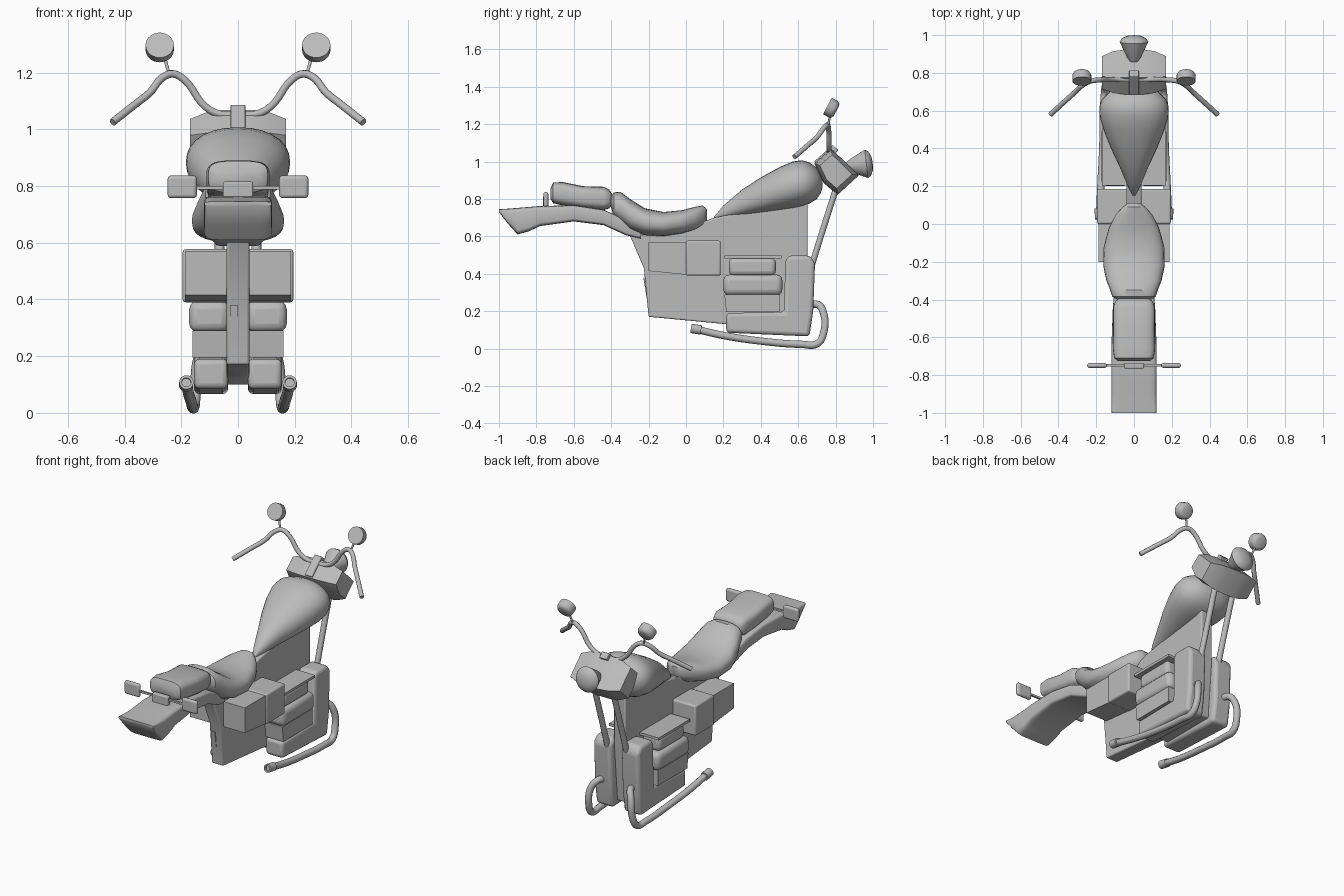
import bpy, bmesh
from math import cos, sin, pi, radians, copysign
from mathutils import Vector, Matrix

default = bpy.data.objects.get("Cube")
if default:
    bpy.data.objects.remove(default)

GREY = (0.5, 0.5, 0.5, 1)
mat = bpy.data.materials.new("plain_grey")
mat.use_nodes = True
mat.diffuse_color = GREY
mat.node_tree.nodes["Principled BSDF"].inputs["Base Color"].default_value = GREY


def finish(name, bm, bevel=0, mirror=False):
    bmesh.ops.recalc_face_normals(bm, faces=bm.faces)
    me = bpy.data.meshes.new(name)
    bm.to_mesh(me)
    bm.free()
    me.materials.append(mat)
    ob = bpy.data.objects.new(name, me)
    bpy.context.collection.objects.link(ob)
    if bevel:
        m = ob.modifiers.new("Bevel", "BEVEL")
        m.width, m.segments, m.limit_method = bevel, 3, "ANGLE"
    if mirror:
        ob.modifiers.new("Mirror", "MIRROR")
    return ob


def skin(name, rings, bevel=0, mirror=False):
    """Bridge closed rings of points and cap both ends."""
    bm = bmesh.new()
    loops = [[bm.verts.new(p) for p in ring] for ring in rings]
    n = len(loops[0])
    for a, b in zip(loops, loops[1:]):
        for i in range(n):
            j = (i + 1) % n
            bm.faces.new((a[i], a[j], b[j], b[i]))
    bm.faces.new(loops[0])
    bm.faces.new(loops[-1])
    return finish(name, bm, bevel, mirror)


def loft(name, sections, power=2.3, n=28):
    """Superellipse slices along y: (y, bottom, top, half width)."""
    def sq(v):
        return copysign(abs(v) ** (2 / power), v)
    rings = []
    for y, lo, hi, w in sections:
        rings.append([(w * sq(cos(2 * pi * i / n)), y,
                       (lo + hi) / 2 + (hi - lo) / 2 * sq(sin(2 * pi * i / n)))
                      for i in range(n)])
    return skin(name, rings)


def prism(name, profile, stations, bevel=0, mirror=False):
    """Side profile (y, z) repeated at stations (x, scale)."""
    cy = sum(p[0] for p in profile) / len(profile)
    cz = sum(p[1] for p in profile) / len(profile)
    return skin(name, [[(x, cy + (y - cy) * s, cz + (z - cz) * s) for y, z in profile]
                       for x, s in stations], bevel, mirror)


def box(name, x, y, z, bevel=0, mirror=True):
    prof = [(y[0], z[0]), (y[1], z[0]), (y[1], z[1]), (y[0], z[1])]
    return prism(name, prof, [(x[0], 1), (x[1], 1)], bevel, mirror)


def lathe(name, centre, axis, stations, mirror=False, n=28):
    """Circles along an axis: (distance, radius)."""
    q = Vector(axis).to_track_quat("Z", "Y")
    c = Vector(centre)
    return skin(name, [[c + q @ Vector((r * cos(2 * pi * i / n), r * sin(2 * pi * i / n), d))
                        for i in range(n)] for d, r in stations], 0, mirror)


def tube(name, points, radius):
    for side, s in (("left", 1), ("right", -1)):
        cu = bpy.data.curves.new(name, "CURVE")
        cu.dimensions = "3D"
        cu.bevel_depth, cu.bevel_resolution = radius, 3
        cu.use_fill_caps, cu.resolution_u = True, 6
        sp = cu.splines.new("BEZIER")
        sp.bezier_points.add(len(points) - 1)
        for bp, (x, y, z) in zip(sp.bezier_points, points):
            bp.co = (s * x, y, z)
            bp.handle_left_type = bp.handle_right_type = "AUTO"
        cu.materials.append(mat)
        ob = bpy.data.objects.new(f"{side}_{name}", cu)
        bpy.context.collection.objects.link(ob)


# Fuel tank, saddle, passenger pad and rear fender
loft("fuel_tank", [(.15, .69, .705, .006), (.2, .695, .765, .033), (.3, .71, .85, .075),
                   (.4, .725, .915, .122), (.5, .74, .97, .162), (.57, .75, 1.0, .181),
                   (.62, .76, 1.007, .184), (.66, .775, .995, .17), (.7, .8, .965, .13),
                   (.72, .83, .935, .09), (.73, .86, .9, .04)], 2.2)
loft("saddle", [(-.405, .77, .81, .08), (-.385, .70, .835, .115), (-.35, .67, .838, .126),
                (-.3, .63, .80, .146), (-.22, .605, .75, .163), (-.12, .60, .73, .16),
                (-.02, .615, .74, .133), (.05, .635, .758, .097), (.09, .655, .765, .06),
                (.112, .685, .745, .03)], 2.5)
loft("passenger_pad", [(-.725, .8, .855, .085), (-.71, .777, .888, .105), (-.66, .765, .89, .112),
                       (-.55, .75, .868, .11), (-.44, .74, .865, .11), (-.41, .75, .85, .1),
                       (-.395, .77, .825, .08)], 3.5)
loft("rear_fender", [(-1, .73, .745, .118), (-.95, .665, .748, .119), (-.9, .61, .752, .12),
                     (-.84, .627, .757, .12), (-.78, .655, .762, .12), (-.6, .68, .766, .118),
                     (-.44, .66, .742, .112), (-.32, .605, .69, .1), (-.24, .588, .64, .08)], 7)

# Tail lamp bar with turn signals
box("tail_lamp", (-.053, .053), (-.765, -.735), (.75, .815), .006, False)
box("signal_bar", (-.15, .15), (-.754, -.742), (.788, .8), 0, False)
box("turn_signals", (.145, .248), (-.762, -.736), (.757, .837), .012)

# Slim central body
body = [(-.3, .605), (-.225, .43), (-.2, .17), (.22, .13), (.26, .1), (.62, .1), (.65, .45),
        (.65, .79), (.15, .7), (.02, .65), (-.2, .61)]
prism("central_body", body, [(-.04, 1), (.04, 1)], .008)
prism("rear_plate", [(-.228, .38), (-.222, .38), (-.202, .255), (-.208, .255)],
      [(-.028, 1), (0, 1)])

# Side boxes
box("side_box_front", (.03, .195), (0, .185), (.39, .577), .01)
prism("side_box_rear", [(-.2, .415), (0, .395), (0, .57), (-.2, .57)],
      [(.03, 1), (.187, 1)], 0, True)

# Engine
box("cylinder_cover", (.03, .17), (.205, .51), (.482, .498))
box("cylinder_head", (.03, .155), (.23, .48), (.39, .485), .025)
box("cylinder_block", (.03, .172), (.2, .515), (.285, .395), .03)
prism("crankcase", [(.215, .195), (.5, .195), (.5, .29), (.205, .29)],
      [(.03, 1), (.16, 1)], 0, True)

# Rounded front covers with a low footing
prism("front_cover", [(.215, .085), (.66, .065), (.68, .2), (.69, .46), (.66, .497), (.545, .497),
                      (.53, .46), (.525, .195), (.215, .19)],
      [(.035, 1), (.155, 1)], .02, True)

# Exhaust pipes
pipe = [(.1, .67, .235), (.112, .705, .235), (.135, .732, .2), (.15, .735, .08), (.155, .7, .025),
        (.16, .62, .0225), (.165, .4, .04), (.175, .2, .07), (.182, .04, .107)]
tube("exhaust_pipe", pipe, .02)
lathe("exhaust_tip", (.182, .027, .108), (.03, .98, -.16), [(.012, .016), (0, .016), (0, .025), (.055, .025)], True)

# Fork tubes, headlamp cowl and headlamp
tube("fork_tube", [(.065, .81, .88), (.065, .735, .645), (.065, .665, .42)], .017)
cowl = [(.685, .99), (.775, 1.07), (.84, 1.01), (.925, .925), (.81, .82), (.735, .885)]
prism("headlamp_cowl", cowl, [(-.17, .72), (-.11, .92), (-.05, .99), (.05, .99),
                             (.11, .92), (.17, .72)])
lathe("headlamp", (0, .86, .975), (0, 1, .12),
      [(0, .022), (.03, .04), (.105, .076), (.122, .066), (.135, .04), (.139, .012)])

# Handlebar, clamp and mirrors
prism("handlebar_clamp", [(.685, 1.0), (.71, .975), (.815, 1.06), (.785, 1.088)],
      [(-.026, 1), (.026, 1)], .004)
bar = [(0, .765, 1.05), (.06, .765, 1.052), (.115, .765, 1.08), (.19, .762, 1.175),
       (.228, .757, 1.195), (.265, .74, 1.183), (.31, .7, 1.13), (.36, .655, 1.09),
       (.442, .58, 1.025)]
tube("handlebar", bar, .0135)
tube("mirror_stem", [(.24, .757, 1.19), (.25, .765, 1.22), (.262, .775, 1.27)], .006)
lathe("mirror", (.276, .778, 1.285), (0, -.88, .47),
      [(-.03, .03), (-.025, .042), (-.01, .05), (.025, .05)], True)

# Smooth shading with sharp edges kept
bpy.ops.object.select_all(action="DESELECT")
for ob in bpy.context.collection.objects:
    if ob.type == "MESH":
        ob.select_set(True)
        bpy.context.view_layer.objects.active = ob
bpy.ops.object.shade_smooth_by_angle(angle=radians(40))
